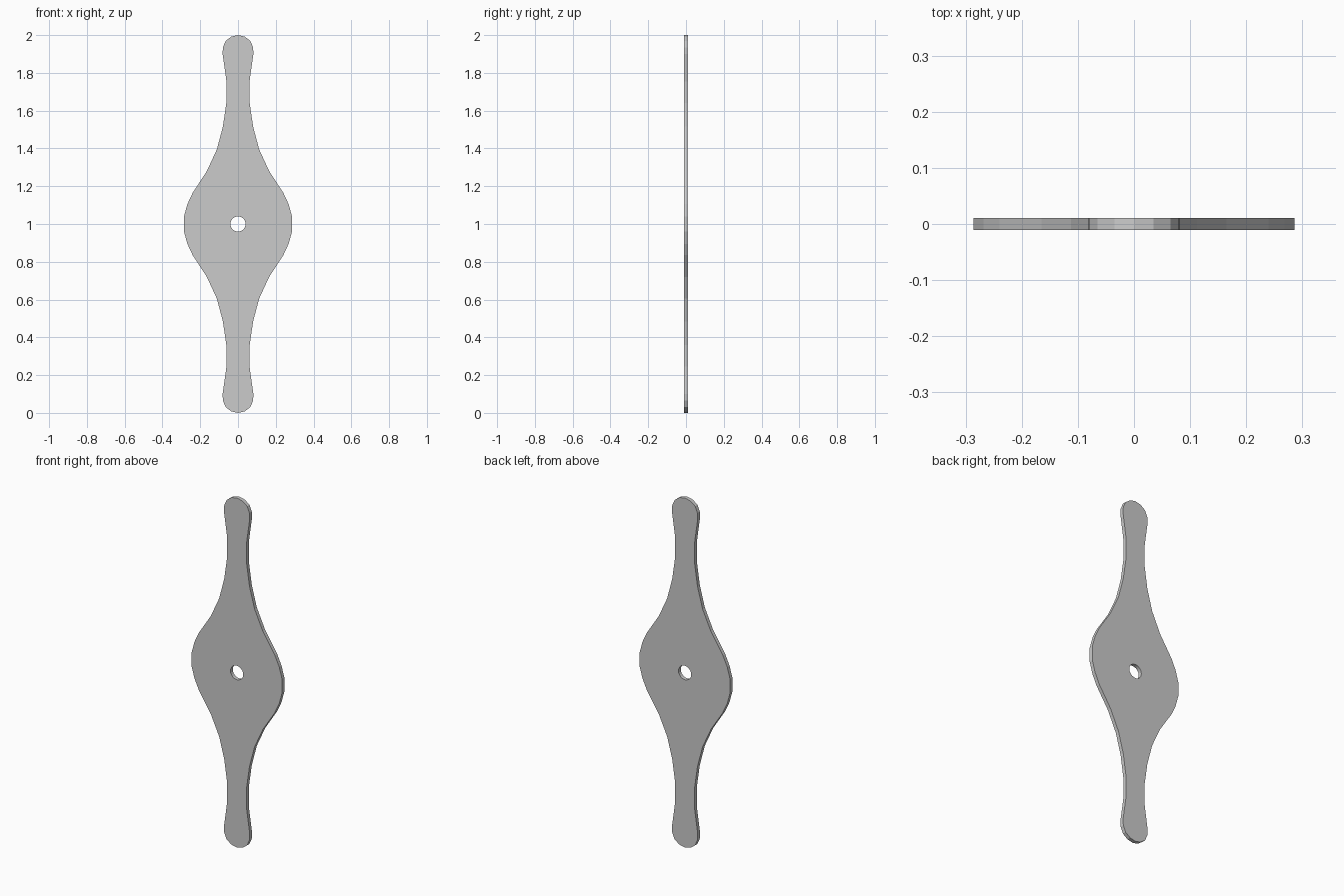
import bpy, math

if "Cube" in bpy.data.objects:
    bpy.data.objects.remove(bpy.data.objects["Cube"])

THICK = 0.021
HOLE_R, HOLE_SIDES = 0.04, 24

# Quarter outline (x, height from centre), from widest point up to the tip
quarter = [(0.286, 0.04), (0.268, 0.105), (0.24, 0.165), (0.165, 0.28),
           (0.112, 0.395), (0.08, 0.515), (0.062, 0.64), (0.061, 0.755),
           (0.0815, 0.90), (0.08, 0.935), (0.065, 0.97), (0.035, 0.992),
           (0.0, 1.0)]

# Mirror the quarter left/right and top/bottom into a closed loop
upper = quarter + [(-x, z) for x, z in reversed(quarter[:-1])]
outline = upper + [(-x, -z) for x, z in upper]
hole = [(HOLE_R * math.cos(2 * math.pi * i / HOLE_SIDES),
         HOLE_R * math.sin(2 * math.pi * i / HOLE_SIDES))
        for i in range(HOLE_SIDES)]

# Flat plate: filled 2D curve with a hole, extruded
curve = bpy.data.curves.new("handle_plate", 'CURVE')
curve.dimensions = '2D'
curve.fill_mode = 'BOTH'
curve.extrude = THICK / 2
for loop in (outline, hole):
    spline = curve.splines.new('POLY')
    spline.points.add(len(loop) - 1)
    for point, (x, z) in zip(spline.points, loop):
        point.co = (x, z, 0, 1)
    spline.use_cyclic_u = True

plate = bpy.data.objects.new("handle_plate", curve)
bpy.context.collection.objects.link(plate)

# Stand the plate upright on the ground
plate.rotation_euler = (math.pi / 2, 0, 0)
plate.location = (0, 0, 1)
bpy.context.view_layer.objects.active = plate
plate.select_set(True)
bpy.ops.object.convert(target='MESH')
bpy.ops.object.transform_apply(location=True, rotation=True, scale=True)
bpy.ops.object.shade_flat()
